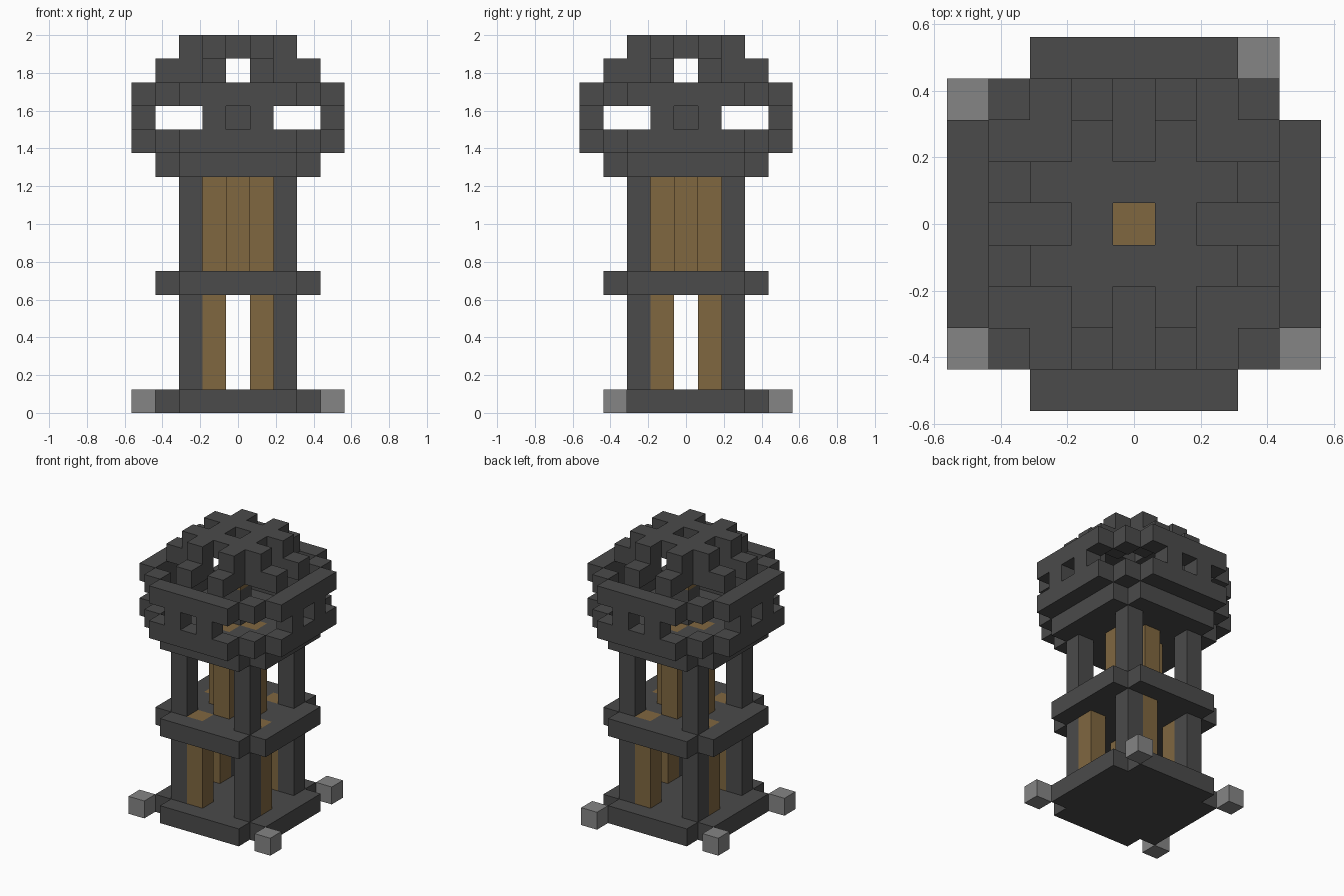
import bpy
import bmesh
from mathutils import Vector

U = 0.125  # edge of one block

default = bpy.data.objects.get("Cube")
if default:
    bpy.data.objects.remove(default, do_unlink=True)


def material(name, rgb):
    m = bpy.data.materials.new(name)
    m.use_nodes = True
    m.diffuse_color = (*rgb, 1)
    m.node_tree.nodes["Principled BSDF"].inputs["Base Color"].default_value = (*rgb, 1)
    return m


dark = material("dark stone", (0.07, 0.07, 0.07))
grey = material("light stone", (0.235, 0.235, 0.235))
gold = material("ochre wood", (0.216, 0.136, 0.051))


def turned(cells):
    """Plan cells repeated at four quarter turns."""
    out = set()
    for x, y in cells:
        for _ in range(4):
            out.add((x, y))
            x, y = -y, x
    return out


def part(name, mat, plan, low, high):
    """Extrude plan cells from layer low up to layer high, outer faces only."""
    cells = {(x, y, z) for x, y in plan for z in range(low, high)}
    bm = bmesh.new()
    for cell in cells:
        centre = Vector(cell) + Vector((0, 0, 0.5))
        for axis in range(3):
            for sign in (-1, 1):
                n = Vector((0, 0, 0))
                n[axis] = sign
                if tuple(int(c + d) for c, d in zip(cell, n)) in cells:
                    continue
                a = Vector((0, 0, 0))
                a[(axis + 1) % 3] = 0.5
                b = n.cross(a)
                mid = centre + n / 2
                bm.faces.new([bm.verts.new((mid + o) * U)
                              for o in (-a - b, a - b, a + b, b - a)])
    bmesh.ops.remove_doubles(bm, verts=bm.verts, dist=U / 100)
    bmesh.ops.dissolve_limit(bm, angle_limit=0.01, verts=bm.verts, edges=bm.edges)
    mesh = bpy.data.meshes.new(name)
    bm.to_mesh(mesh)
    bm.free()
    mesh.materials.append(mat)
    obj = bpy.data.objects.new(name, mesh)
    bpy.context.collection.objects.link(obj)
    return obj


# Plans shared by several layers
span = range(-3, 4)
plate = {(x, y) for x in span for y in span if abs(x) + abs(y) < 6}
corners = turned([(2, 2)])
lower_plan = turned([(-1, -2)])
upper_plan = turned([(0, -1)])
wall = turned([(x, -4) for x in range(-2, 3)])
wall_corners = turned([(3, -3)])

# Base and its loose stones
part("base", dark, plate, 0, 1)
part("loose_stones", grey, [(3, 4), (-4, 3), (-4, -3), (4, -3)], 0, 1)

# Lower storey
part("lower_pillars", dark, corners, 1, 5)
part("lower_beams", gold, lower_plan, 1, 6)
part("middle_floor", dark, plate - lower_plan, 5, 6)

# Upper storey
part("upper_pillars", dark, corners, 6, 10)
part("upper_beams", gold, upper_plan, 6, 11)
part("chamber_floor", dark, plate - upper_plan, 10, 11)

# Chamber walls with window gaps between posts
part("parapet", dark, wall | wall_corners, 11, 12)
part("window_posts", dark, turned([(-1, -4), (1, -4)]), 12, 13)
part("lintels", dark, wall | wall_corners, 13, 14)

# Pedestal with its lamp
part("pedestal", dark, [(0, 0)], 11, 13)
part("lamp", gold, [(0, 0)], 13, 14)

# Roof ribs and crown
arms = turned([(-1, -2), (1, -2)])
part("roof_ribs", dark, arms | turned([(-1, -3), (1, -3)]), 14, 15)
part("roof_crown", dark, arms | turned([(0, 1), (1, 1)]), 15, 16)
